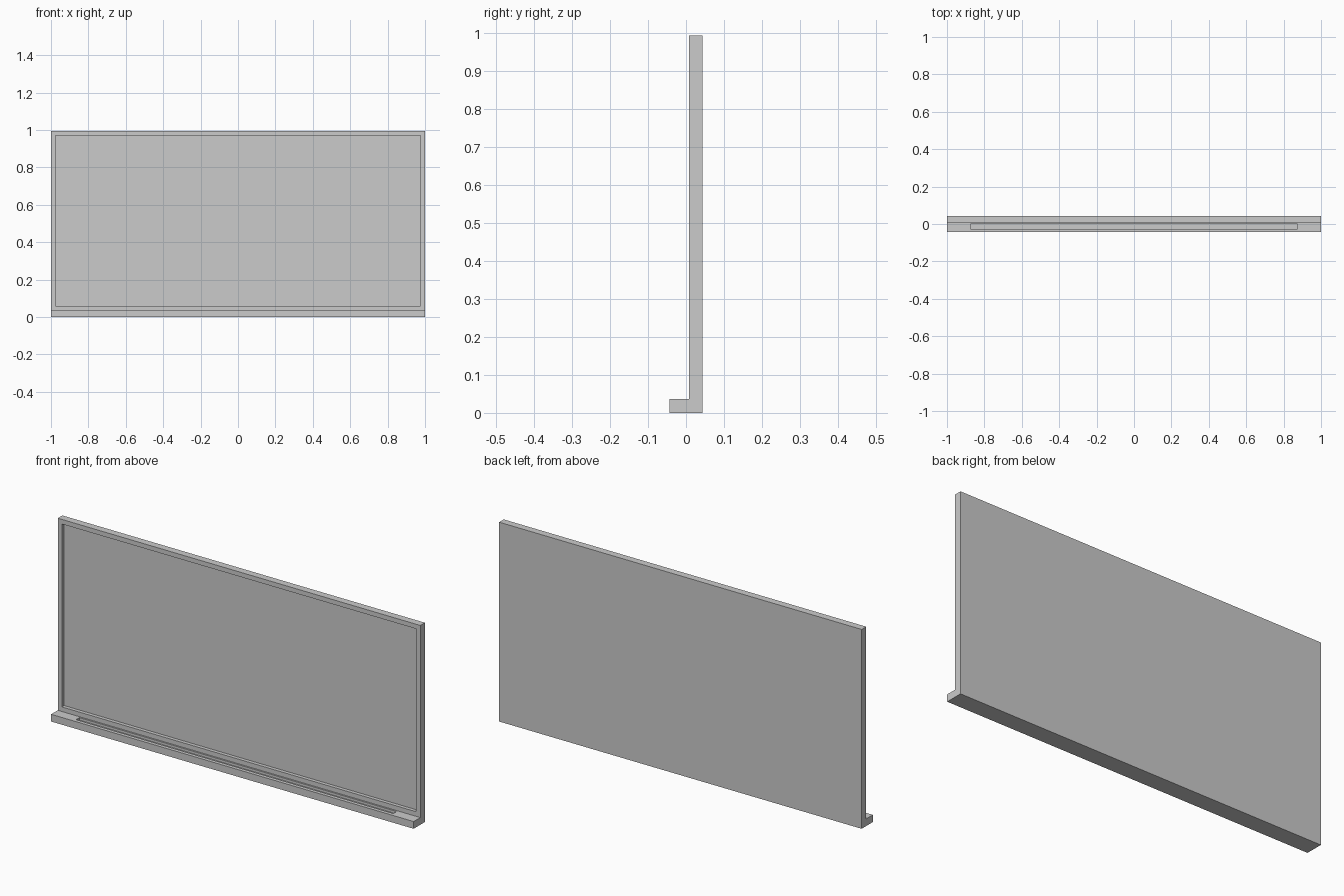
import bpy, bmesh
from mathutils import Vector

if "Cube" in bpy.data.objects:
    bpy.data.objects.remove(bpy.data.objects["Cube"])

HALF = 1.0
BACK, FACE, LIP = 0.044, 0.008, -0.044   # y of rear, frame front and tray front
TOP, TRAY = 0.994, 0.036                 # z of board top and tray top


def face_at(bm, normal, axis, value):
    """Find the face with this normal lying at this coordinate."""
    bm.normal_update()
    return next(f for f in bm.faces if f.normal.dot(Vector(normal)) > 0.99
                and abs(f.calc_center_median()[axis] - value) < 1e-4)


def recess(bm, face, low, high, axes, push):
    """Inset a rectangular face to the given bounds, then sink it."""
    center = face.calc_center_median()
    bmesh.ops.inset_individual(bm, faces=[face], thickness=0.004)
    for v in face.verts:
        for a, lo, hi in zip(axes, low, high):
            v.co[a] = lo if v.co[a] < center[a] else hi
    # Second loop goes down the walls to the sunken floor
    bmesh.ops.inset_individual(bm, faces=[face], thickness=0.0)
    bmesh.ops.translate(bm, verts=face.verts, vec=push)


bm = bmesh.new()

# L-shaped side profile swept along the width
profile = [(LIP, 0), (BACK, 0), (BACK, TOP), (FACE, TOP), (FACE, TRAY), (LIP, TRAY)]
side = bm.faces.new([bm.verts.new((-HALF, y, z)) for y, z in profile])
swept = bmesh.ops.extrude_face_region(bm, geom=[side], use_keep_orig=True)
bmesh.ops.translate(bm, vec=(2 * HALF, 0, 0),
                    verts=[g for g in swept["geom"] if isinstance(g, bmesh.types.BMVert)])
bmesh.ops.recalc_face_normals(bm, faces=bm.faces)

# Writing surface set back inside the frame
recess(bm, face_at(bm, (0, -1, 0), 1, FACE),
       (-0.977, TRAY + 0.023), (0.977, TOP - 0.023), (0, 2), (0, 0.018, 0))

# Chalk groove in the tray
recess(bm, face_at(bm, (0, 0, 1), 2, TRAY),
       (-0.875, -0.026), (0.875, 0.0), (0, 1), (0, 0, -0.012))

mesh = bpy.data.meshes.new("board_with_tray")
bm.to_mesh(mesh)
bm.free()
board = bpy.data.objects.new("board_with_tray", mesh)
bpy.context.collection.objects.link(board)
